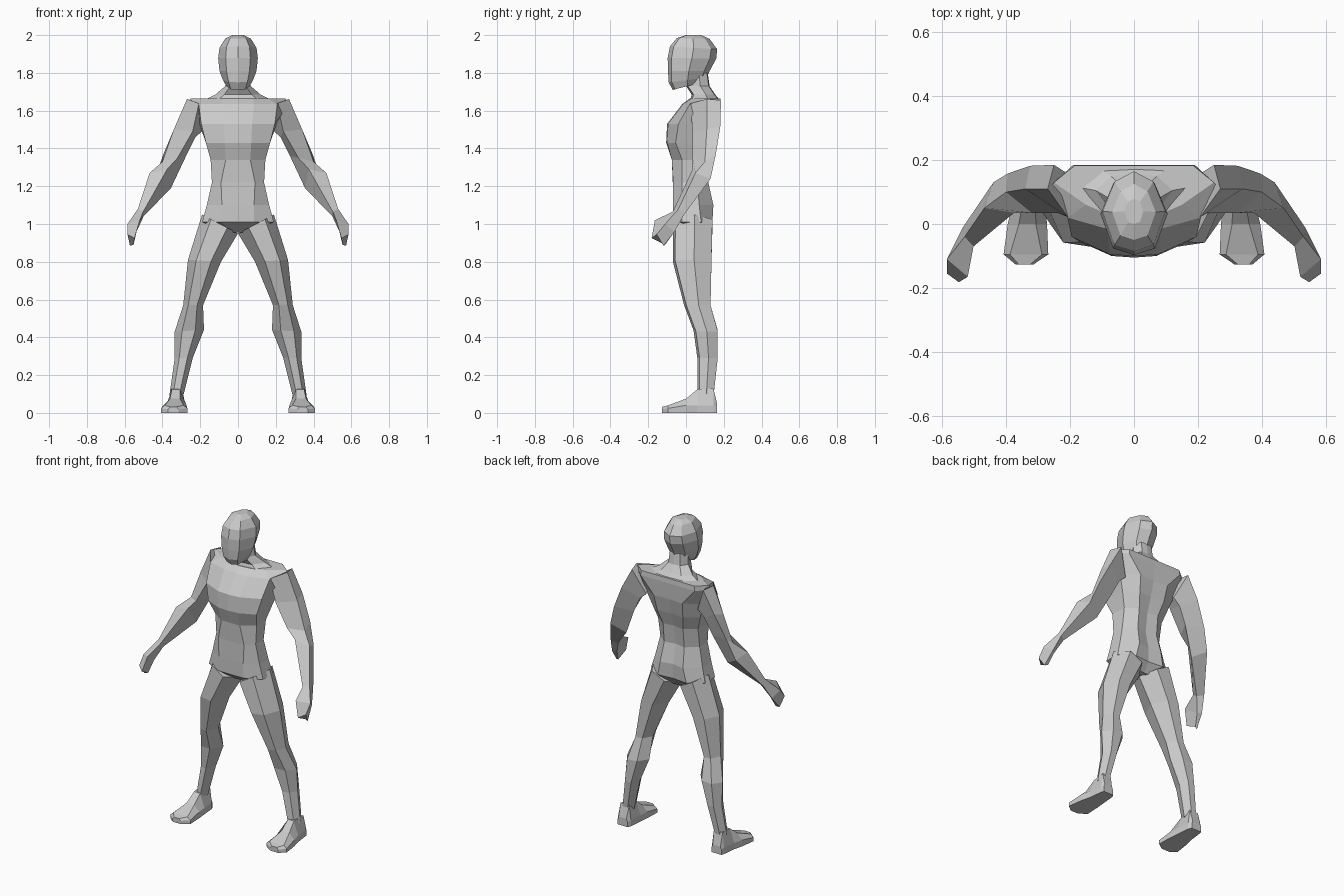
import bpy, bmesh

grey = bpy.data.materials.new("light_grey")
grey.diffuse_color = (0.6, 0.6, 0.6, 1)


def loft(name, rings, mirror=False):
    """Skin a row of equal-sized point rings, flat shaded and capped."""
    bm = bmesh.new()
    rows = [[bm.verts.new(p) for p in ring] for ring in rings]
    n = len(rows[0])
    for a, b in zip(rows, rows[1:]):
        for i in range(n):
            j = (i + 1) % n
            bm.faces.new((a[i], a[j], b[j], b[i]))
    bm.faces.new(rows[0][::-1])
    bm.faces.new(rows[-1])
    bmesh.ops.recalc_face_normals(bm, faces=bm.faces)
    mesh = bpy.data.meshes.new(name)
    bm.to_mesh(mesh)
    bm.free()
    mesh.materials.append(grey)
    obj = bpy.data.objects.new(name, mesh)
    bpy.context.collection.objects.link(obj)
    if mirror:
        obj.modifiers.new("other_side", 'MIRROR')
    return obj


def symmetric(z, front, sides, back):
    """Ring at height z from its right half."""
    right = [(x, y, z) for x, y in sides]
    left = [(-x, y, z) for x, y in reversed(sides)]
    return [(0, front, z)] + right + [(0, back, z)] + left


# Torso: height, front y, four points down the right side, back y
torso = [
    (0.955, 0.00, [(.03, .00), (.05, .02), (.05, .06), (.03, .09)], .09),
    (1.01, -.07, [(.085, -.068), (.19, -.02), (.19, .08), (.10, .14)], .13),
    (1.10, -.07, [(.085, -.07), (.165, -.02), (.165, .07), (.08, .145)], .13),
    (1.22, -.07, [(.09, -.068), (.138, -.02), (.138, .06), (.07, .118)], .105),
    (1.34, -.075, [(.065, -.075), (.145, -.02), (.14, .08), (.07, .13)], .12),
    (1.43, -.105, [(.07, -.10), (.17, -.055), (.17, .10), (.09, .16)], .15),
    (1.53, -.10, [(.075, -.095), (.195, -.04), (.205, .12), (.10, .18)], .175),
    (1.635, -.02, [(.085, -.015), (.208, .02), (.27, .11), (.19, .185)], .185),
    (1.665, .02, [(.08, .03), (.15, .06), (.25, .13), (.185, .183)], .183),
]
loft("torso", [symmetric(*r) for r in torso])

# Neck: height, front y, back y, half width
neck = [(1.65, .02, .183, .19), (1.685, .03, .155, .12),
        (1.73, .00, .125, .068), (1.80, .00, .115, .06)]
loft("neck", [symmetric(z, f, [(w * .6, f + .01), (w, f * .4 + b * .6), (w * .6, b - .005)], b)
              for z, f, b, w in neck])

# Head: height at the face, height at the back, front y, back y, half width
head = [(1.71, 1.75, -.07, .085, .062), (1.75, 1.775, -.092, .11, .08),
        (1.81, 1.81, -.095, .125, .098), (1.88, 1.875, -.097, .16, .105),
        (1.94, 1.925, -.085, .165, .098), (1.983, 1.98, -.05, .125, .068),
        (2.0, 2.0, .0, .08, .03)]
rings = []
for zf, zb, f, b, w in head:
    ring = symmetric(0, f, [(w * .62, f + (b - f) * .08), (w, f + (b - f) * .5),
                            (w * .62, f + (b - f) * .87)], b)
    rings.append([(x, y, zf + (zb - zf) * (y - f) / (b - f)) for x, y, _ in ring])
loft("head", rings)

# Arm: outer, back, inner and front point at each joint
arm = [
    [(.27, .11, 1.662), (.25, .185, 1.655), (.18, .14, 1.50), (.207, .022, 1.638)],
    [(.34, .11, 1.50), (.325, .182, 1.52), (.225, .14, 1.46), (.24, .035, 1.49)],
    [(.40, .10, 1.33), (.395, .158, 1.37), (.275, .13, 1.36), (.32, .035, 1.35)],
    [(.468, .05, 1.27), (.44, .13, 1.24), (.355, .09, 1.19), (.375, .035, 1.29)],
    [(.53, -.04, 1.08), (.535, -.01, 1.05), (.50, -.035, 1.04), (.502, -.07, 1.065)],
]
loft("arm", arm, mirror=True)

# Hand: a mitten continuing from the wrist
hand = [
    arm[-1],
    [(.585, -.11, 1.0), (.56, -.06, .96), (.537, -.075, .96), (.52, -.165, 1.02)],
    [(.585, -.155, .945), (.572, -.12, .885), (.553, -.11, .89), (.548, -.182, .925)],
]
loft("hand", hand, mirror=True)

# Leg: inner x, inner z, outer x, outer z, front y, back y
leg = [(.00, .95, .19, 1.05, -.068, .14), (.09, .80, .265, .81, -.07, .135),
       (.185, .57, .29, .57, -.01, .13), (.18, .44, .335, .43, .04, .168),
       (.24, .29, .335, .29, .06, .168), (.287, .10, .362, .10, .06, .147)]


def leg_ring(xi, zi, xo, zo, f, b):
    mid = f + (b - f) * .55
    shape = [(.3, f), (.75, f + .012), (1, mid), (.75, b), (.3, b), (0, mid)]
    return [(xi + (xo - xi) * t, y, zi + (zo - zi) * t) for t, y in shape]


loft("leg", [leg_ring(*r) for r in leg], mirror=True)

# Foot: y, inner x, outer x, top height, top inset
foot = [(.165, .295, .365, .05, .008), (.145, .285, .37, .13, .012),
        (.06, .278, .38, .125, .03), (.00, .272, .395, .075, .035),
        (-.095, .268, .408, .04, .02), (-.127, .315, .37, .032, .01)]
loft("foot", [[(xi, y, 0), (xo, y, 0), (xo, y, min(.04, h * .6)), (xo - d, y, h),
               (xi + d, y, h), (xi, y, min(.04, h * .6))] for y, xi, xo, h, d in foot],
     mirror=True)
